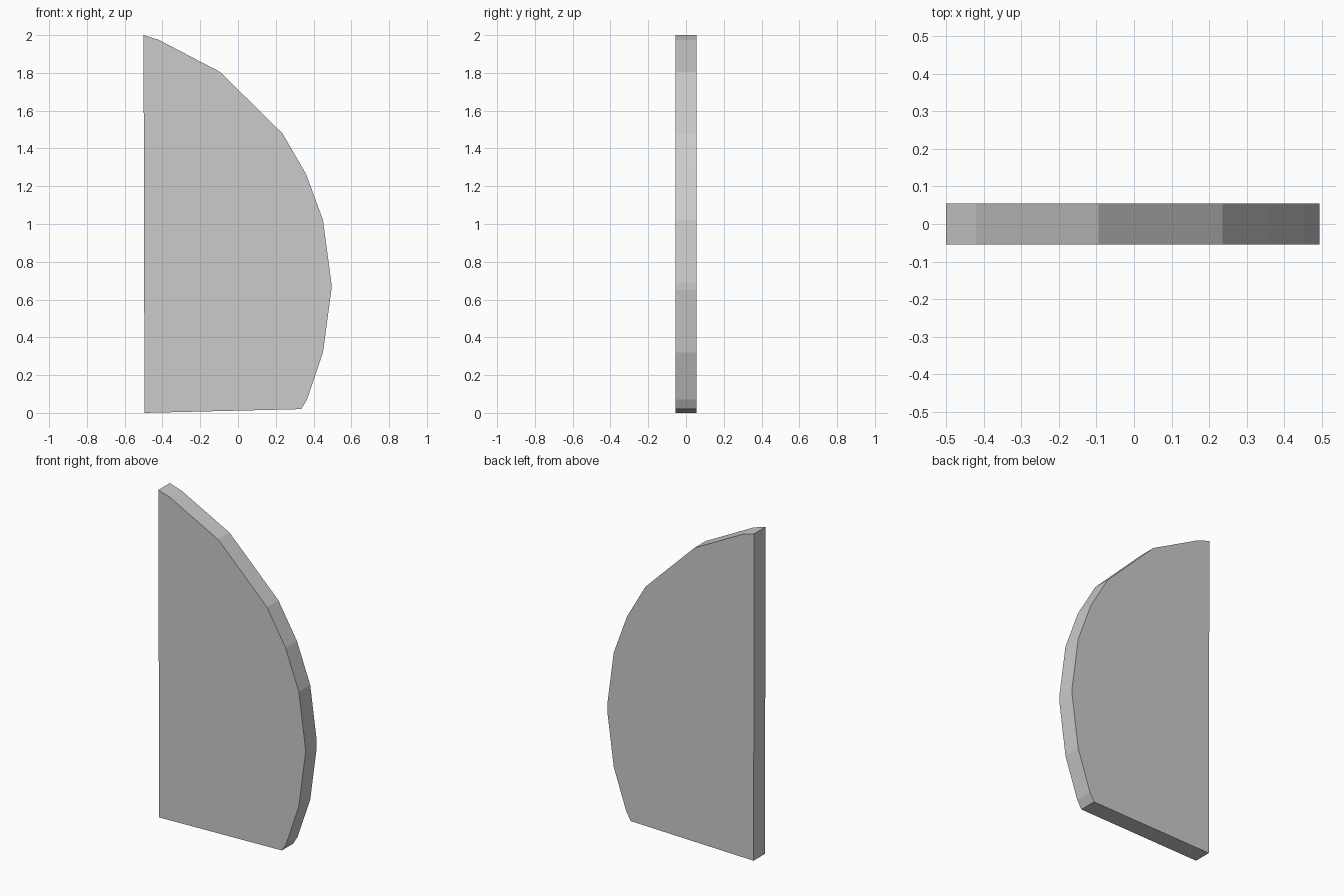
import bpy, bmesh

if "Cube" in bpy.data.objects:
    bpy.data.objects.remove(bpy.data.objects["Cube"])

# Outline of the panel in the front plane (x, z)
OUTLINE = [(-0.495, 0.0), (0.335, 0.02), (0.365, 0.07), (0.45, 0.32),
           (0.494, 0.65), (0.494, 0.69), (0.45, 1.02), (0.36, 1.265),
           (0.235, 1.48), (-0.095, 1.805), (-0.42, 1.975), (-0.5, 2.0)]
THICKNESS = 0.11


def extruded_panel(name, outline, thickness):
    bm = bmesh.new()
    front = bm.faces.new([bm.verts.new((x, -thickness / 2, z)) for x, z in outline])
    result = bmesh.ops.extrude_face_region(bm, geom=[front], use_keep_orig=True)
    moved = [v for v in result["geom"] if isinstance(v, bmesh.types.BMVert)]
    bmesh.ops.translate(bm, verts=moved, vec=(0, thickness, 0))
    bmesh.ops.recalc_face_normals(bm, faces=bm.faces)
    mesh = bpy.data.meshes.new(name)
    bm.to_mesh(mesh)
    bm.free()
    obj = bpy.data.objects.new(name, mesh)
    bpy.context.collection.objects.link(obj)
    return obj


# Flat panel with one straight side and one curved side
extruded_panel("curved_panel", OUTLINE, THICKNESS)
